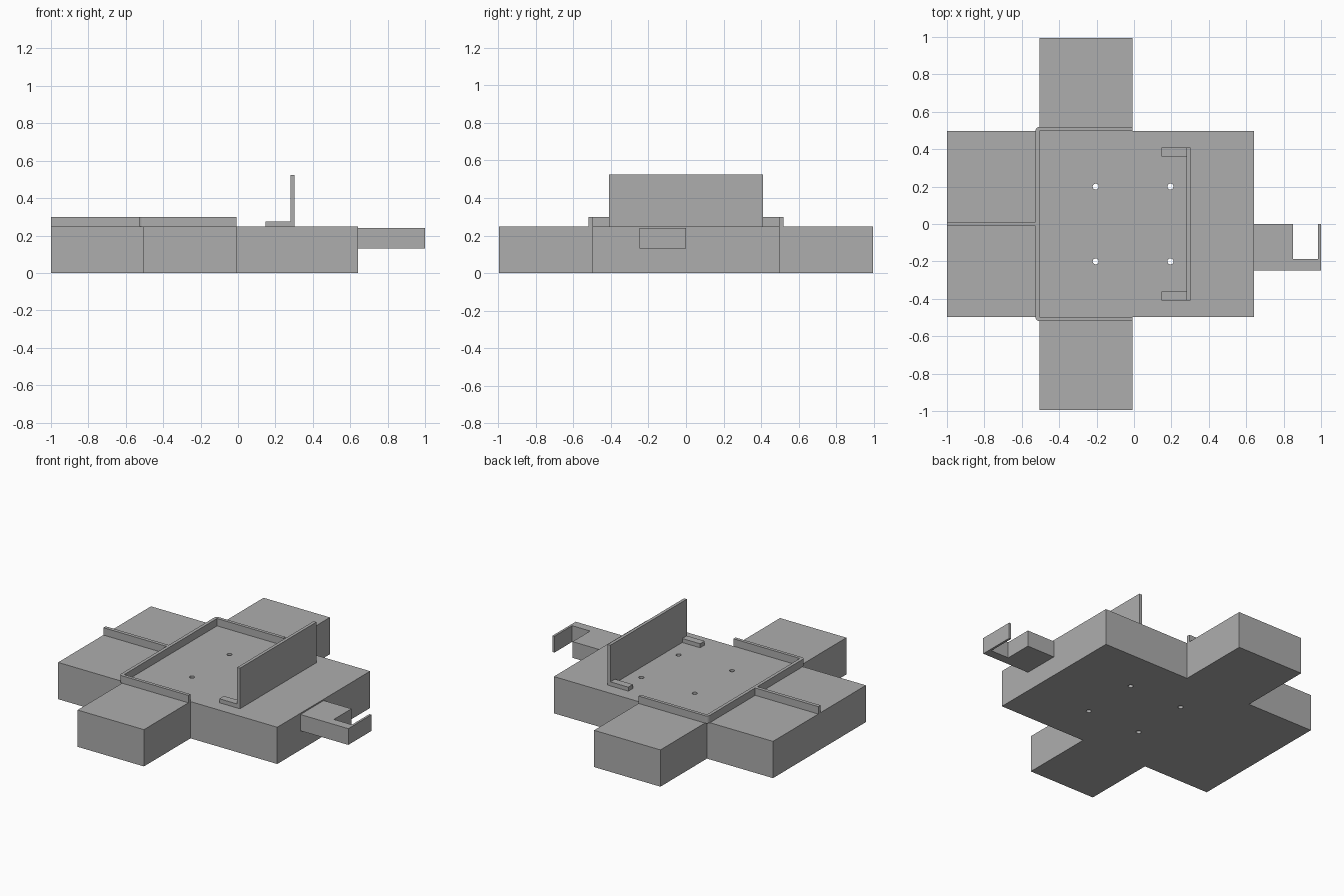
import bpy, bmesh
from math import sin, cos, pi

cube = bpy.data.objects.get("Cube")
if cube:
    bpy.data.objects.remove(cube, do_unlink=True)

GREY = (0.42, 0.42, 0.42, 1.0)
grey = bpy.data.materials.new("plain_grey")
grey.use_nodes = True
grey.diffuse_color = GREY
grey.node_tree.nodes["Principled BSDF"].inputs["Base Color"].default_value = GREY


def prism(name, outline, bottom, top):
    """Extrude a flat outline of (x, y) points between two heights."""
    bm = bmesh.new()
    face = bm.faces.new([bm.verts.new((x, y, bottom)) for x, y in outline])
    grown = bmesh.ops.extrude_face_region(bm, geom=[face])["geom"]
    verts = [v for v in grown if isinstance(v, bmesh.types.BMVert)]
    bmesh.ops.translate(bm, verts=verts, vec=(0, 0, top - bottom))
    bmesh.ops.recalc_face_normals(bm, faces=bm.faces)
    mesh = bpy.data.meshes.new(name)
    bm.to_mesh(mesh)
    bm.free()
    mesh.materials.append(grey)
    obj = bpy.data.objects.new(name, mesh)
    bpy.context.collection.objects.link(obj)
    return obj


def mirrored(half):
    """Close an outline by reflecting its +y half."""
    return half + [(x, -y) for x, y in reversed(half)]


def rect(x0, x1, y0, y1):
    return [(x0, y0), (x1, y0), (x1, y1), (x0, y1)]


def circle(cx, cy, r, n=24):
    return [(cx + r * cos(2 * pi * i / n), cy + r * sin(2 * pi * i / n)) for i in range(n)]


DECK = 0.249            # top of the base
RIM = 0.299             # top of the low walls
BACK, FRONT = -0.505, -0.008   # x range of the side wings
HALF = 0.497            # half width of the main slab

# Cross-shaped base
base = prism("base", mirrored([(0.642, HALF), (FRONT, HALF), (FRONT, 0.995),
                               (BACK, 0.995), (BACK, HALF), (-1, HALF)]), 0, DECK)

# Four bolt holes right through the base
for x in (-0.205, 0.195):
    for y in (-0.2, 0.2):
        cutter = prism("hole_cutter", circle(x, y, 0.016), -0.1, 0.4)
        cutter.hide_render = True
        cut = base.modifiers.new("bolt_hole", 'BOOLEAN')
        cut.operation = 'DIFFERENCE'
        cut.solver = 'EXACT'
        cut.object = cutter
        bpy.context.view_layer.objects.active = base
        bpy.ops.object.modifier_apply(modifier=cut.name)
        bpy.data.objects.remove(cutter, do_unlink=True)

# Low U-shaped wall with rounded outer corners
T = 0.022
corner = [(BACK - T * sin(a), HALF + T * cos(a)) for a in [i * pi / 12 for i in range(7)]]
outer = [(FRONT, HALF + T)] + corner
inner = [(FRONT, -HALF), (BACK, -HALF), (BACK, HALF), (FRONT, HALF)]
prism("rim_wall", mirrored(outer) + inner, DECK, RIM)

# Rib dividing the rear deck
prism("divider_rib", rect(-1, BACK - T, -0.012, 0.012), DECK, RIM)

# Upright panel with two feet
prism("upright_panel", rect(0.28, 0.301, -0.409, 0.409), DECK, 0.524)
for side, sign in (("left", 1), ("right", -1)):
    prism("panel_foot_" + side, rect(0.146, 0.28, *sorted((sign * 0.36, sign * 0.409))),
          DECK, 0.276)

# Hooked arm
prism("hook_arm", [(0.642, -0.248), (1, -0.248), (1, 0), (0.985, 0), (0.985, -0.188),
                   (0.85, -0.188), (0.85, 0), (0.642, 0)], 0.13, 0.24)
